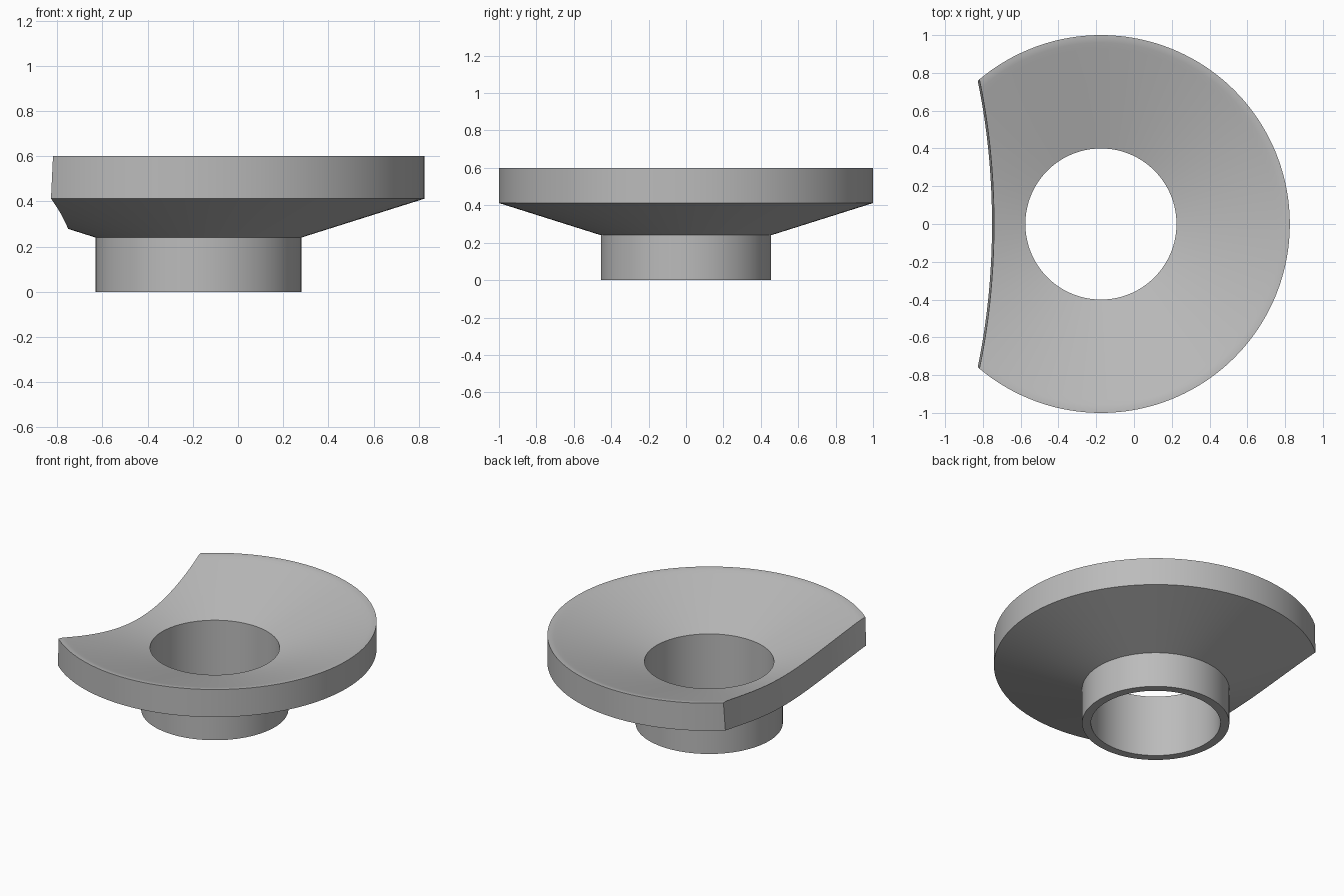
import bpy, bmesh, math
from mathutils import Matrix

cube = bpy.data.objects.get("Cube")
if cube:
    bpy.data.objects.remove(cube, do_unlink=True)

AXIS_X = -0.175
SEGMENTS = 192


def material(name, colour):
    mat = bpy.data.materials.new(name)
    mat.use_nodes = True
    mat.diffuse_color = colour
    mat.node_tree.nodes["Principled BSDF"].inputs["Base Color"].default_value = colour
    return mat


def add_object(name, bm):
    mesh = bpy.data.meshes.new(name)
    bmesh.ops.recalc_face_normals(bm, faces=bm.faces)
    bm.to_mesh(mesh)
    bm.free()
    obj = bpy.data.objects.new(name, mesh)
    bpy.context.collection.objects.link(obj)
    return obj


def lathe(name, profile, x):
    """Revolve a closed (radius, height) profile about a vertical axis."""
    bm = bmesh.new()
    verts = [bm.verts.new((x + r, 0, z)) for r, z in profile]
    edges = [bm.edges.new((v, verts[i - 1])) for i, v in enumerate(verts)]
    bmesh.ops.spin(bm, geom=verts + edges, cent=(x, 0, 0), axis=(0, 0, 1),
                   angle=math.tau, steps=SEGMENTS, use_merge=True)
    bmesh.ops.remove_doubles(bm, verts=bm.verts, dist=1e-5)
    return add_object(name, bm)


# Flared dish with its tubular neck, rounded gently at the upper rim
dish = lathe("flared_collar", [
    (0.4, 0), (0.455, 0), (0.455, 0.24), (1, 0.412), (1, 0.6),
    (0.98, 0.599), (0.96, 0.594), (0.93, 0.585), (0.4, 0.42)], AXIS_X)
dish.data.materials.append(material("plain grey", (0.5, 0.5, 0.5, 1)))

# Large, slightly tapered cutter that scoops the right side
bm = bmesh.new()
bmesh.ops.create_cone(bm, cap_ends=True, segments=512, radius1=3.478,
                      radius2=3.533, depth=1,
                      matrix=Matrix.Translation((-4.245, 0, 0.5)))
cutter = add_object("side_cutter", bm)
cutter.hide_render = True

cut = dish.modifiers.new("side scoop", "BOOLEAN")
cut.operation = "DIFFERENCE"
cut.solver = "EXACT"
cut.object = cutter

bpy.ops.object.select_all(action="DESELECT")
dish.select_set(True)
bpy.context.view_layer.objects.active = dish
bpy.ops.object.modifier_apply(modifier=cut.name)
bpy.data.objects.remove(cutter, do_unlink=True)
bpy.ops.object.shade_smooth_by_angle(angle=math.radians(30))
